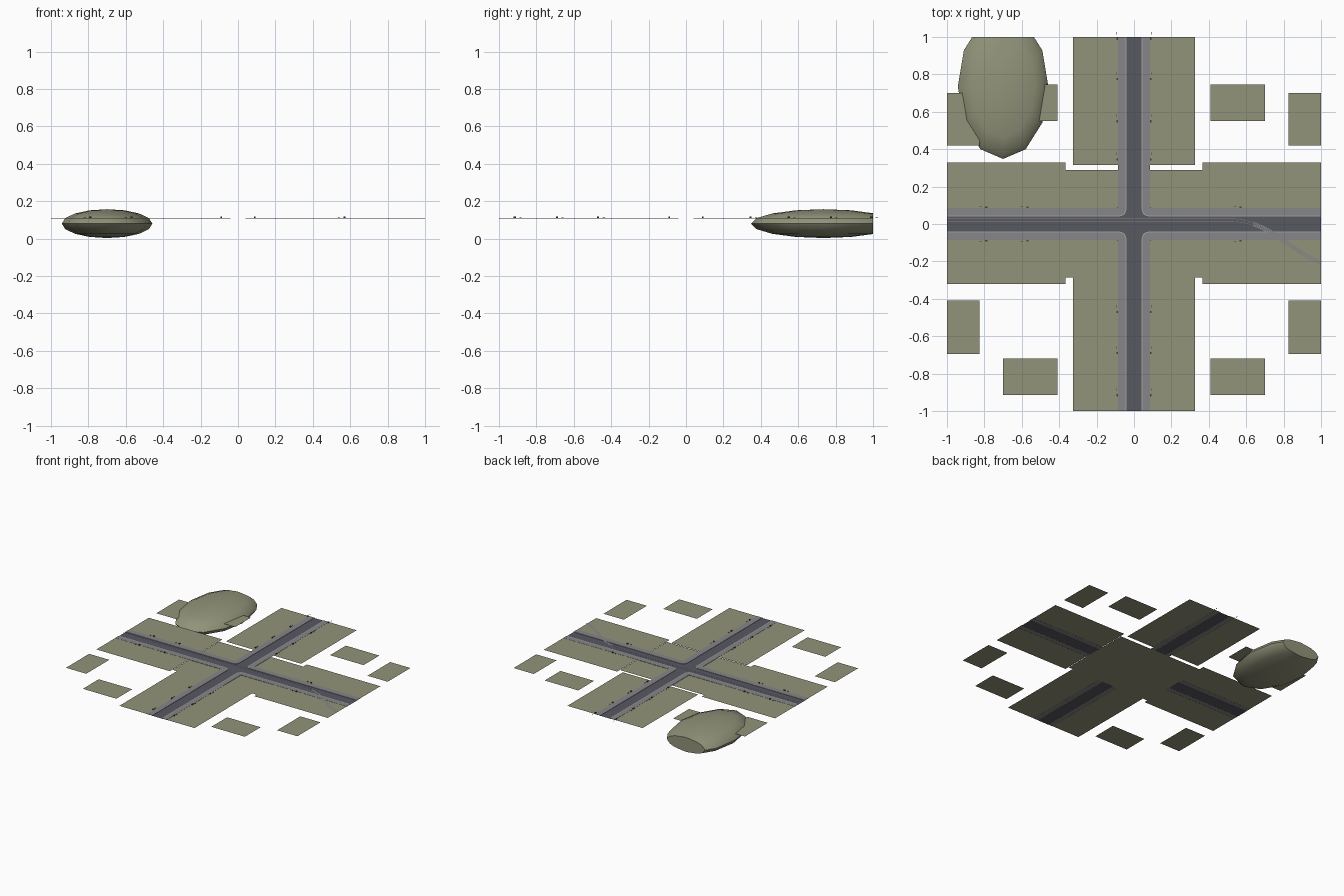
import bpy, bmesh, math
from mathutils import Vector

if "Cube" in bpy.data.objects:
    bpy.data.objects.remove(bpy.data.objects["Cube"])

Z = 0.107  # road level


def mat(name, r, g, b):
    m = bpy.data.materials.new(name)
    m.diffuse_color = (r, g, b, 1)
    m.use_nodes = True
    m.node_tree.nodes["Principled BSDF"].inputs["Base Color"].default_value = m.diffuse_color
    return m


GRASS = mat("grass", 0.29, 0.295, 0.195)
ASPHALT = mat("asphalt", 0.095, 0.10, 0.12)
PAVING = mat("paving", 0.24, 0.235, 0.25)
CURB = mat("curb_stone", 0.36, 0.36, 0.36)
DARK = mat("dark_metal", 0.05, 0.05, 0.045)


def finish(bm, name, material):
    me = bpy.data.meshes.new(name)
    bm.to_mesh(me)
    bm.free()
    ob = bpy.data.objects.new(name, me)
    bpy.context.collection.objects.link(ob)
    me.materials.append(material)
    return ob


def flat(bm, pts, z, skirt=0):
    """Flat polygon facing up, with an optional downward edge."""
    area = sum(a[0] * b[1] - b[0] * a[1] for a, b in zip(pts, pts[1:] + pts[:1]))
    if area < 0:
        pts = pts[::-1]
    top = [bm.verts.new((x, y, z)) for x, y in pts]
    bm.faces.new(top)
    if skirt:
        low = [bm.verts.new((x, y, z - skirt)) for x, y in pts]
        n = len(pts)
        for i in range(n):
            j = (i + 1) % n
            bm.faces.new((top[i], low[i], low[j], top[j]))


def rect(x0, x1, y0, y1):
    return [(x0, y0), (x1, y0), (x1, y1), (x0, y1)]


def rects(name, boxes, z, material):
    bm = bmesh.new()
    for b in boxes:
        flat(bm, rect(*b), z)
    return finish(bm, name, material)


def box(bm, x, y, z, sx, sy, sz):
    r = bmesh.ops.create_cube(bm, size=1)
    for v in r["verts"]:
        v.co = Vector((x + v.co.x * sx, y + v.co.y * sy, z + (v.co.z + 0.5) * sz))


# ground: central plate and lawns beside the four arms
rects("centre_ground", [(-0.365, 0.365, -0.285, 0.29)], Z - 0.001, GRASS)
lawns = []
for s in (-1, 1):
    a, b = sorted((s * 0.365, s))
    lawns += [(a, b, 0.083, 0.328), (a, b, -0.32, -0.083)]
    a, b = sorted((s * 0.083, s * 0.325))
    lawns += [(a, b, 0.315, 1), (a, b, -1, -0.285)]
rects("arm_lawns", lawns, Z + 0.002, GRASS)

# detached lawn plots in the corners
plots = []
for a, b in ((0.41, 0.70), (-0.70, -0.41)):
    plots += [(a, b, 0.55, 0.745), (a, b, -0.915, -0.72)]
for a, b in ((0.825, 1), (-1, -0.825)):
    plots += [(a, b, 0.42, 0.70), (a, b, -0.695, -0.41)]
rects("lawn_plots", plots, Z + 0.002, GRASS)

# crossing roads
w = 0.045
rects("road", [(-1, 1, -w, w), (-w, w, w, 1), (-w, w, -1, -w),
               (w, 0.09, w, 0.09), (-0.09, -w, w, 0.09),
               (w, 0.09, -0.09, -w), (-0.09, -w, -0.09, -w)], Z, ASPHALT)


# sidewalks: L shaped with rounded inner corner, one per quadrant
def corner(edge, radius):
    c = edge + radius
    arc = [(c - radius * math.cos(t), c - radius * math.sin(t))
           for t in [i * math.pi / 12 for i in range(7)]]
    return [(edge, 1)] + arc + [(1, edge)]


walk, curb = bmesh.new(), bmesh.new()
outer, inner = corner(0.041, 0.036), corner(0.046, 0.031)
for sx in (-1, 1):
    for sy in (-1, 1):
        side = inner + [(1, 0.085), (0.085, 0.085), (0.085, 1)]
        flat(walk, [(sx * x, sy * y) for x, y in side], Z + 0.003, 0.002)
        ring = outer + inner[::-1]
        flat(curb, [(sx * x, sy * y) for x, y in ring], Z + 0.003, 0.003)
finish(walk, "sidewalks", PAVING)
finish(curb, "curbs", CURB)

# rounded hill in the back left corner, cut off at the rear edge
bm = bmesh.new()
bmesh.ops.create_uvsphere(bm, u_segments=12, v_segments=8, radius=1)
for v in bm.verts:
    v.co = Vector((-0.70 + v.co.x * 0.242, 0.735 + v.co.y * 0.387, 0.08 + v.co.z * 0.077))
cut = bmesh.ops.bisect_plane(bm, geom=bm.verts[:] + bm.edges[:] + bm.faces[:],
                             plane_co=(0, 1, 0), plane_no=(0, 1, 0), clear_outer=True)
rim = [e for e in cut["geom_cut"] if isinstance(e, bmesh.types.BMEdge)]
bmesh.ops.contextual_create(bm, geom=rim)
bmesh.ops.recalc_face_normals(bm, faces=bm.faces)
hill = finish(bm, "hill", GRASS)
bpy.context.view_layer.objects.active = hill
hill.select_set(True)
bpy.ops.object.shade_smooth_by_angle(angle=math.radians(45))

# narrow track: straight along the road, then curving off to the right
ctrl = [Vector(p) for p in ((0.5, 0.022), (0.72, 0.022), (0.80, -0.12), (1, -0.21))]


def bezier(t):
    u = 1 - t
    return (ctrl[0] * u**3 + ctrl[1] * 3 * u * u * t
            + ctrl[2] * 3 * u * t * t + ctrl[3] * t**3)


path = [Vector((-1, 0.022))] + [bezier(i / 24) for i in range(25)]
dirs = [(path[min(i + 1, 25)] - path[max(i - 1, 0)]).normalized() for i in range(26)]
norms = [Vector((-d.y, d.x)) for d in dirs]


def strip(bm, lo, hi, z):
    for i in range(25):
        q = [path[i] + norms[i] * lo, path[i + 1] + norms[i + 1] * lo,
             path[i + 1] + norms[i + 1] * hi, path[i] + norms[i] * hi]
        flat(bm, [tuple(p) for p in q], z)


bm = bmesh.new()
strip(bm, -0.008, -0.006, Z + 0.0045)
strip(bm, 0.006, 0.008, Z + 0.0045)
finish(bm, "rails", PAVING)
bm = bmesh.new()
for i in range(40):
    t = 0.25 + 0.74 * i / 39
    p, d = bezier(t), (bezier(t + 0.01) - bezier(t - 0.01)).normalized()
    n = Vector((-d.y, d.x))
    q = [p + d * a * 0.0035 + n * b * 0.012 for a, b in ((-1, -1), (1, -1), (1, 1), (-1, 1))]
    flat(bm, [tuple(v) for v in q], Z + 0.004)
finish(bm, "sleepers", PAVING)

# street furniture: a bench and a small post at each stop
bench, post = bmesh.new(), bmesh.new()
for s in (-1, 1):
    for y in (0.99, 0.775, 0.55, 0.345, -0.47, -0.69, -0.915):
        box(bench, s * 0.09, y, Z + 0.003, 0.007, 0.012, 0.007)
        box(post, s * 0.093, y + 0.03, Z + 0.002, 0.002, 0.012, 0.003)
    for x in (-0.79, -0.57, 0.57):
        box(bench, x, s * 0.09, Z + 0.003, 0.012, 0.007, 0.007)
        box(post, x - 0.03, s * 0.093, Z + 0.002, 0.012, 0.002, 0.003)
finish(bench, "benches", DARK)
finish(post, "low_posts", DARK)
